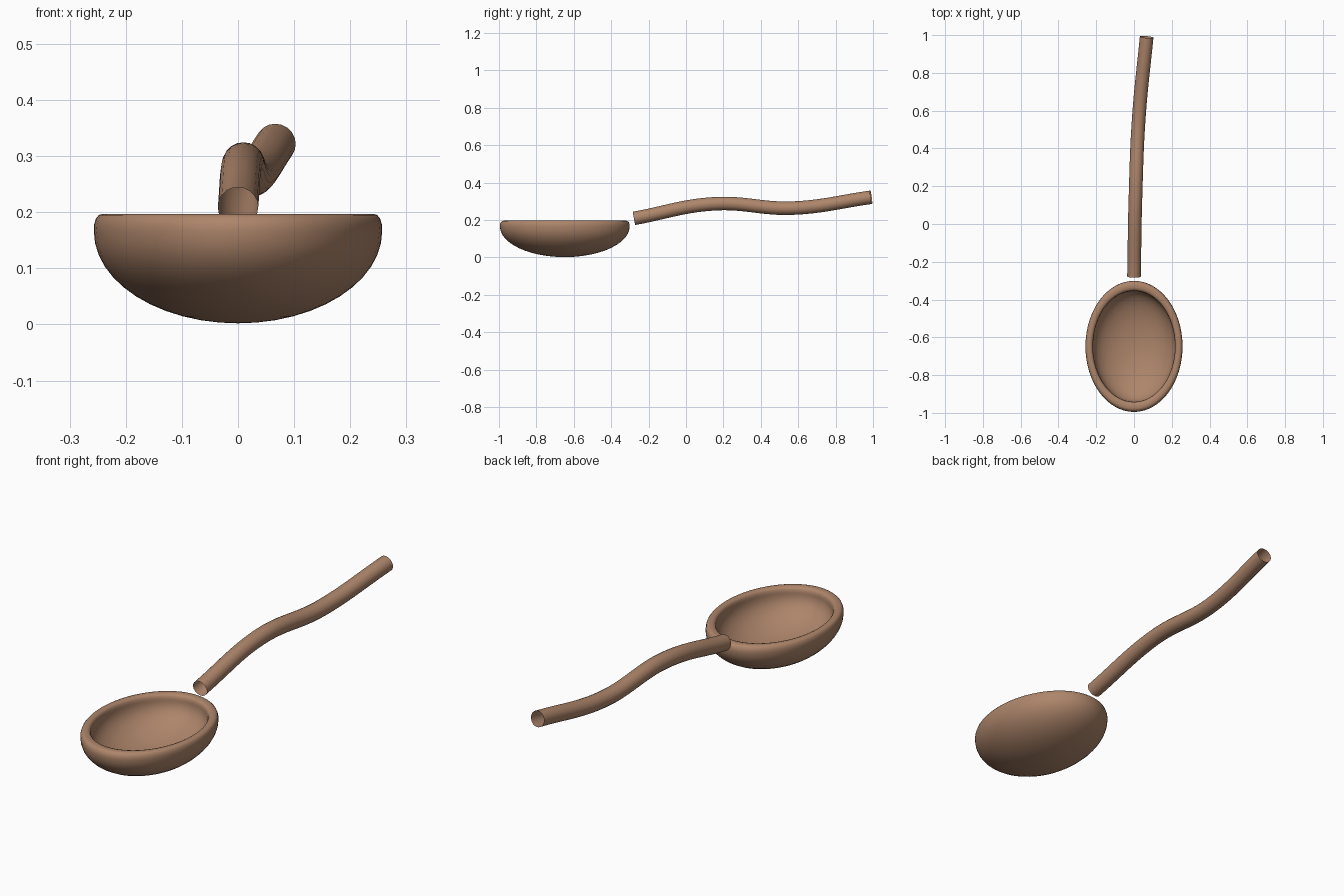
import bpy, bmesh
from math import sin, cos, pi, radians

if "Cube" in bpy.data.objects:
    bpy.data.objects.remove(bpy.data.objects["Cube"])

wood = bpy.data.materials.new("brown_wood")
wood.diffuse_color = (0.42, 0.235, 0.145, 1)
wood.use_nodes = True
wood.node_tree.nodes["Principled BSDF"].inputs["Base Color"].default_value = wood.diffuse_color

# Bowl: thick-walled half ellipsoid, lathed and stretched into an oval
CX, CY, RX, RY = 0.0, -0.648, 0.257, 0.347
SEGS = 64
profile = [(sin(a), 0.166 - 0.164 * cos(a)) for a in [i * pi / 24 for i in range(1, 13)]]
profile += [(0.998, 0.178), (0.985, 0.189), (0.965, 0.195), (0.94, 0.197),
            (0.90, 0.197), (0.87, 0.194), (0.853, 0.187), (0.846, 0.175)]
profile += [(0.846 * cos(a), 0.166 - 0.133 * sin(a)) for a in [i * pi / 24 for i in range(0, 12)]]

bm = bmesh.new()
rings = [[bm.verts.new((CX + RX * r * cos(2 * pi * k / SEGS),
                        CY + RY * r * sin(2 * pi * k / SEGS), z)) for k in range(SEGS)]
         for r, z in profile]
for lower, upper in zip(rings, rings[1:]):
    for k in range(SEGS):
        n = (k + 1) % SEGS
        bm.faces.new((lower[k], lower[n], upper[n], upper[k]))
for ring, z in ((rings[0], 0.002), (rings[-1], 0.033)):
    pole = bm.verts.new((CX, CY, z))
    for k in range(SEGS):
        bm.faces.new((ring[k], ring[(k + 1) % SEGS], pole))
bmesh.ops.recalc_face_normals(bm, faces=bm.faces)
mesh = bpy.data.meshes.new("bowl")
bm.to_mesh(mesh)
bm.free()
mesh.materials.append(wood)
bowl = bpy.data.objects.new("bowl", mesh)
bpy.context.collection.objects.link(bowl)

# Handle: open-ended round tube along a gentle S curve
curve = bpy.data.curves.new("handle", 'CURVE')
curve.dimensions = '3D'
curve.bevel_depth = 0.036
curve.bevel_resolution = 8
curve.resolution_u = 16
curve.use_fill_caps = False
path = [(0, -0.278, 0.209), (0.008, 0.15, 0.287), (0.026, 0.57, 0.264), (0.067, 0.99, 0.322)]
spline = curve.splines.new('BEZIER')
spline.bezier_points.add(len(path) - 1)
for p, co in zip(spline.bezier_points, path):
    p.co = co
    p.handle_left_type = p.handle_right_type = 'AUTO'
curve.materials.append(wood)
handle = bpy.data.objects.new("handle", curve)
bpy.context.collection.objects.link(handle)

# Smooth shading
bpy.ops.object.select_all(action='DESELECT')
handle.select_set(True)
bpy.context.view_layer.objects.active = handle
bpy.ops.object.convert(target='MESH')
bpy.context.view_layer.objects.active.name = "handle"
bowl.select_set(True)
bpy.ops.object.shade_smooth_by_angle(angle=radians(40))
